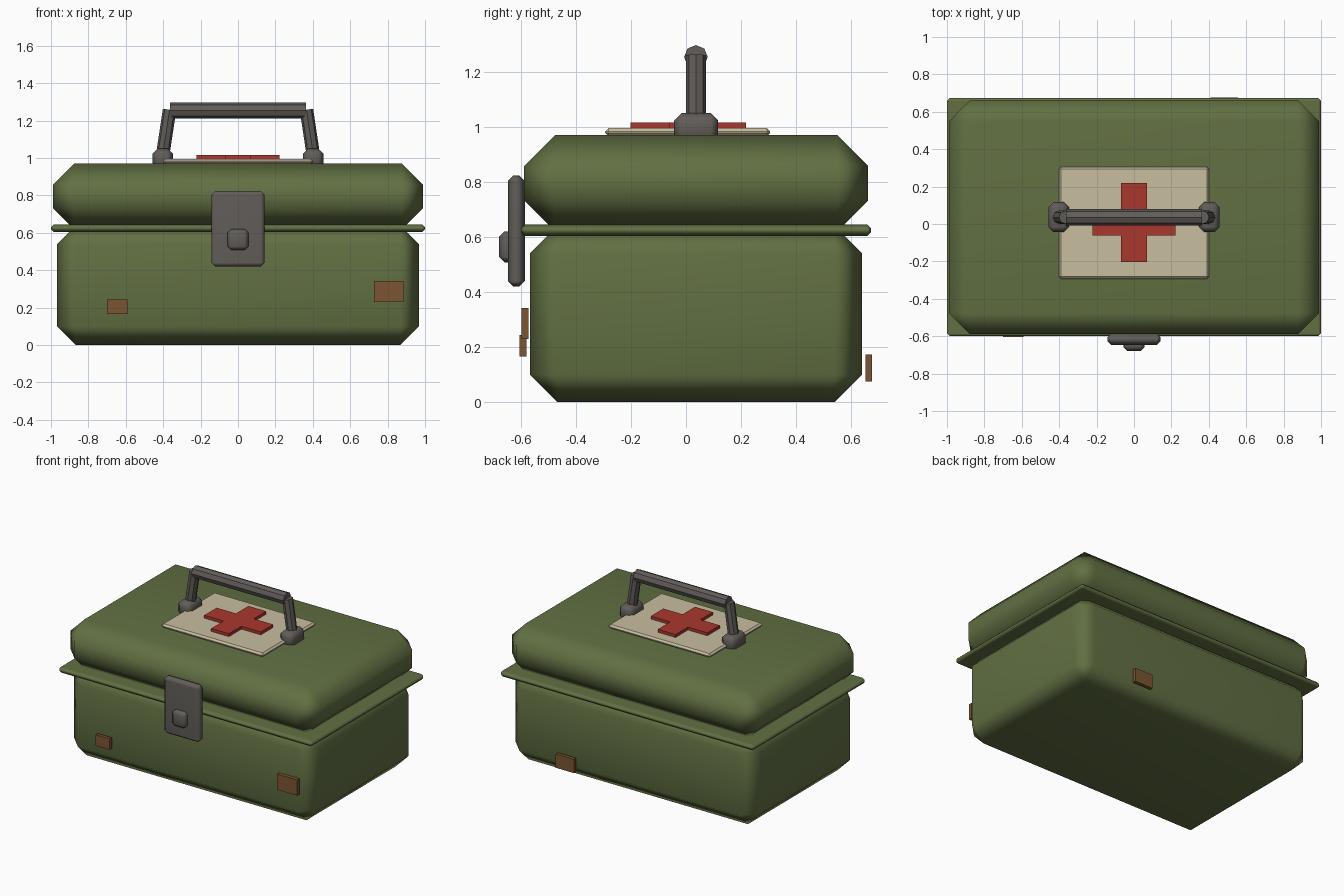
import bpy, bmesh, math
from mathutils import Vector

if "Cube" in bpy.data.objects:
    bpy.data.objects.remove(bpy.data.objects["Cube"])


def material(name, rgb):
    m = bpy.data.materials.new(name)
    m.diffuse_color = (*rgb, 1)
    m.use_nodes = True
    m.node_tree.nodes["Principled BSDF"].inputs["Base Color"].default_value = m.diffuse_color
    return m


GREEN = material("green_paint", (0.12, 0.16, 0.055))
METAL = material("dark_metal", (0.12, 0.11, 0.10))
CREAM = material("cream_paint", (0.58, 0.51, 0.35))
RED = material("red_paint", (0.40, 0.038, 0.026))
RUST = material("rust", (0.20, 0.09, 0.032))


def add_object(name, bm, mat, bevel=0, smooth=False):
    mesh = bpy.data.meshes.new(name)
    bmesh.ops.recalc_face_normals(bm, faces=bm.faces)
    bm.to_mesh(mesh)
    bm.free()
    mesh.materials.append(mat)
    ob = bpy.data.objects.new(name, mesh)
    bpy.context.collection.objects.link(ob)
    if bevel:
        mod = ob.modifiers.new("chamfer", 'BEVEL')
        mod.width, mod.segments = bevel, 1
        mod.limit_method = 'NONE'
    if smooth:
        for p in mesh.polygons:
            p.use_smooth = True
        ob.modifiers.new("weighted_normals", 'WEIGHTED_NORMAL')
    return ob


def box(name, x, y, z, mat, bevel=0, smooth=False):
    """Box from (min, max) ranges on each axis."""
    bm = bmesh.new()
    bmesh.ops.create_cube(bm, size=1)
    for v in bm.verts:
        v.co = [r[0] + (c + 0.5) * (r[1] - r[0]) for c, r in zip(v.co, (x, y, z))]
    return add_object(name, bm, mat, bevel, smooth)


def rod(name, a, b, radius, mat):
    """Octagonal rod between two points, with corners on the axes."""
    a, b = Vector(a), Vector(b)
    d = (b - a).normalized()
    side = Vector((0, 1, 0))
    up = d.cross(side)
    bm = bmesh.new()
    rings = []
    for p in (a, b):
        rings.append([bm.verts.new(p + radius * (side * math.cos(t) + up * math.sin(t)))
                      for t in (i * math.pi / 4 for i in range(8))])
    for i in range(8):
        j = (i + 1) % 8
        bm.faces.new((rings[0][i], rings[0][j], rings[1][j], rings[1][i]))
    for r in rings:
        bm.faces.new(r)
    return add_object(name, bm, mat)


# Case shell
box("case_base", (-0.967, 0.967), (-0.567, 0.64), (0, 0.64), GREEN, 0.1, True)
box("case_rim", (-1, 1), (-0.6, 0.673), (0.603, 0.645), GREEN, 0.015, True)
box("case_lid", (-0.99, 0.99), (-0.589, 0.662), (0.62, 0.97), GREEN, 0.113, True)

# Front latch
box("latch_plate", (-0.142, 0.142), (-0.647, -0.585), (0.42, 0.823), METAL, 0.02, True)
box("latch_button", (-0.056, 0.056), (-0.68, -0.61), (0.508, 0.62), METAL, 0.02, True)

# Carry handle
for s, label in ((-1, "left"), (1, "right")):
    xs = sorted((s * 0.348, s * 0.458))
    box("handle_foot_" + label, xs, (-0.043, 0.117), (0.94, 1.05), METAL, 0.027, True)
    rod("handle_post_" + label, (s * 0.405, 0.036, 1.0), (s * 0.366, 0.036, 1.258), 0.036, METAL)
rod("handle_grip", (-0.363, 0.036, 1.254), (0.363, 0.036, 1.254), 0.043, METAL)

# Sign plate and cross on the lid
box("sign_plate", (-0.402, 0.402), (-0.294, 0.306), (0.966, 0.995), CREAM, 0.012)
w, lx, ly, cy = 0.07, 0.223, 0.21, 0.008
outline = []
for sx, sy, flip in ((1, 1, 0), (-1, 1, 1), (-1, -1, 0), (1, -1, 1)):
    corner = [(lx, w), (w, w), (w, ly)]
    outline += [(sx * px, sy * py) for px, py in (corner[::-1] if flip else corner)]
bm = bmesh.new()
face = bm.faces.new([bm.verts.new((px, py + cy, 0.985)) for px, py in outline])
ext = bmesh.ops.extrude_face_region(bm, geom=[face])
bmesh.ops.translate(bm, vec=(0, 0, 0.031),
                    verts=[g for g in ext["geom"] if isinstance(g, bmesh.types.BMVert)])
add_object("red_cross", bm, RED)

# Rust patches
box("rust_patch_front_left", (-0.70, -0.59), (-0.604, -0.58), (0.165, 0.243), RUST)
box("rust_patch_front_right", (0.727, 0.885), (-0.597, -0.572), (0.23, 0.342), RUST)
box("rust_patch_back", (0.41, 0.555), (0.652, 0.676), (0.074, 0.173), RUST)
